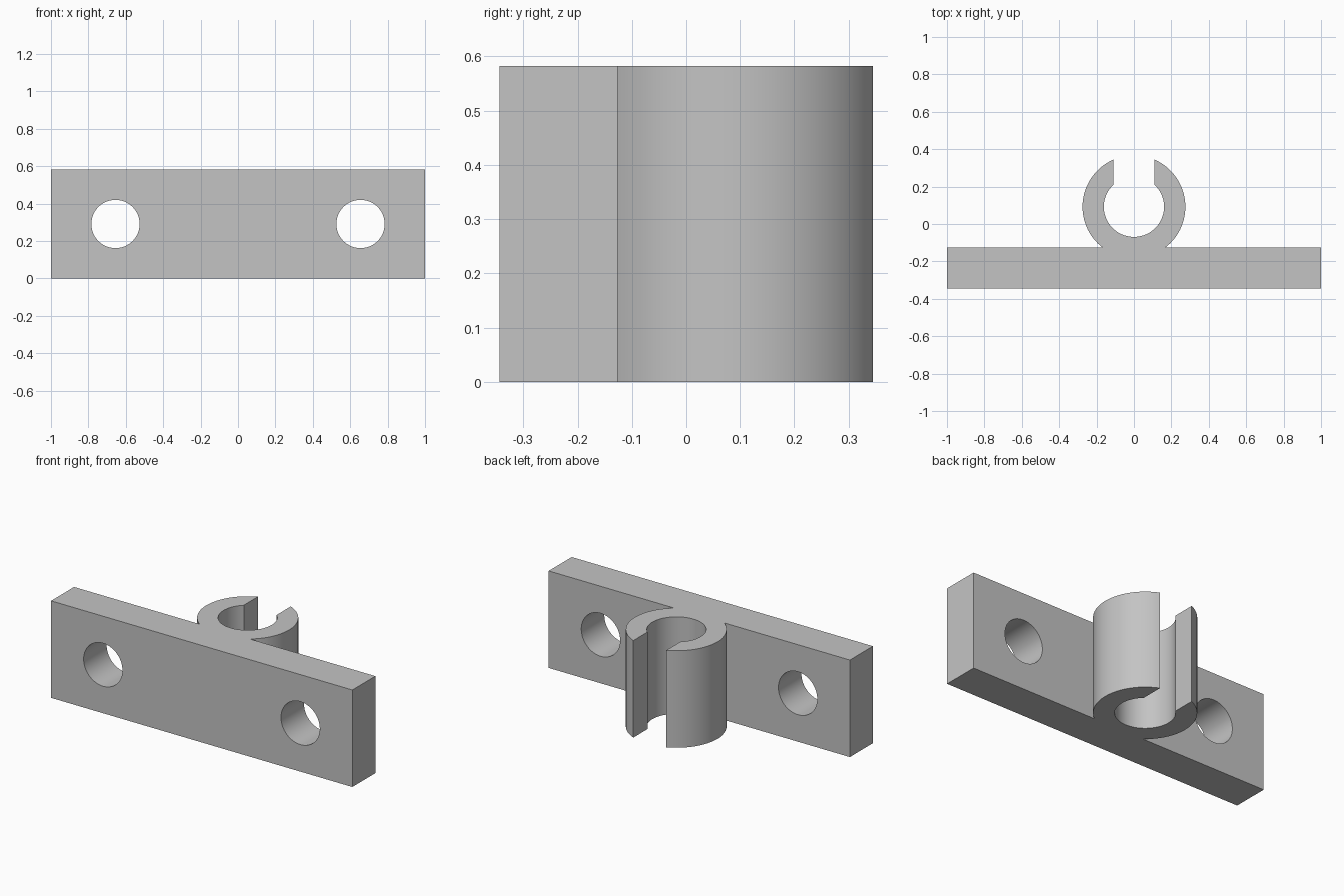
import bpy
import bmesh
from math import acos, asin, cos, sin, pi, radians

cube = bpy.data.objects.get("Cube")
if cube:
    bpy.data.objects.remove(cube, do_unlink=True)

HEIGHT = 0.582
FRONT, BACK = -0.344, -0.126      # plate faces
CENTRE_Y = 0.092                  # clip axis
OUTER, INNER, SLOT = 0.275, 0.161, 0.109
HOLE_X, HOLE_R = 0.655, 0.129

grey = bpy.data.materials.new("plain grey")
grey.use_nodes = True
colour = (0.55, 0.55, 0.55, 1)
grey.diffuse_color = colour
grey.node_tree.nodes["Principled BSDF"].inputs["Base Color"].default_value = colour


def arc(radius, start, end, steps):
    angles = [start + (end - start) * i / steps for i in range(steps + 1)]
    return [(radius * cos(a), CENTRE_Y + radius * sin(a)) for a in angles]


# Outline of plate and open clip in one piece
foot = asin((BACK - CENTRE_Y) / OUTER)
tip = acos(SLOT / OUTER)
mouth = acos(SLOT / INNER)
right_arm = arc(OUTER, foot, tip, 48)
left_arm = [(-x, y) for x, y in reversed(right_arm)]
bore = arc(INNER, mouth, -pi - mouth, 80)
outline = ([(-1, FRONT), (1, FRONT), (1, BACK)]
           + right_arm + bore + left_arm + [(-1, BACK)])

bm = bmesh.new()
base = bm.faces.new([bm.verts.new((x, y, 0)) for x, y in outline])
top = bmesh.ops.extrude_face_region(bm, geom=[base])["geom"]
bmesh.ops.translate(bm, vec=(0, 0, HEIGHT),
                    verts=[v for v in top if isinstance(v, bmesh.types.BMVert)])
bmesh.ops.recalc_face_normals(bm, faces=bm.faces)
mesh = bpy.data.meshes.new("clip_bracket")
bm.to_mesh(mesh)
bm.free()
bracket = bpy.data.objects.new("clip_bracket", mesh)
bpy.context.collection.objects.link(bracket)
mesh.materials.append(grey)

# Screw holes through the plate
for side, name in ((1, "left"), (-1, "right")):
    bpy.ops.mesh.primitive_cylinder_add(
        vertices=64, radius=HOLE_R, depth=0.5, rotation=(pi / 2, 0, 0),
        location=(side * HOLE_X, (FRONT + BACK) / 2, HEIGHT / 2))
    cutter = bpy.context.object
    cutter.name = name + "_hole_cutter"
    cutter.data.materials.append(grey)
    cut = bracket.modifiers.new(name + "_screw_hole", "BOOLEAN")
    cut.operation = "DIFFERENCE"
    cut.solver = "EXACT"
    cut.object = cutter
    bpy.ops.object.select_all(action="DESELECT")
    bracket.select_set(True)
    bpy.context.view_layer.objects.active = bracket
    bpy.ops.object.modifier_apply(modifier=cut.name)
    bpy.data.objects.remove(cutter, do_unlink=True)

bpy.ops.object.shade_smooth_by_angle(angle=radians(30))
